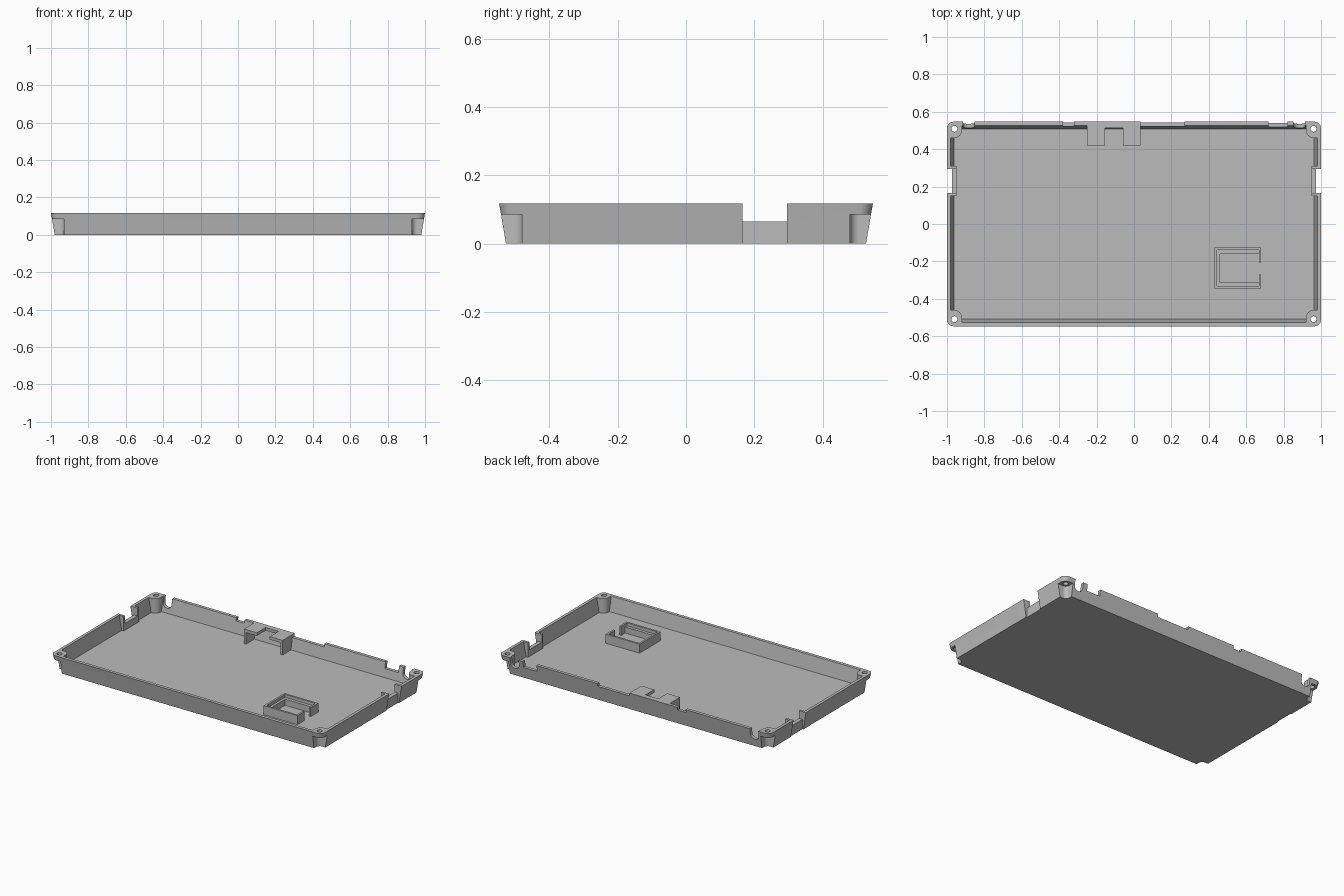
import bpy, bmesh, math
from mathutils import Matrix

cube = bpy.data.objects.get("Cube")
if cube:
    bpy.data.objects.remove(cube, do_unlink=True)

H = 0.117       # tray height
FLOOR = 0.02    # floor thickness

grey = bpy.data.materials.new("grey_plastic")
grey.use_nodes = True
grey.diffuse_color = (0.5, 0.5, 0.5, 1)
grey.node_tree.nodes["Principled BSDF"].inputs["Base Color"].default_value = (0.5, 0.5, 0.5, 1)


def outline(x0, x1, y0, y1, r):
    """Rounded rectangle, counter-clockwise."""
    if r == 0:
        return [(x0, y0), (x1, y0), (x1, y1), (x0, y1)]
    centres = [(x1 - r, y1 - r), (x0 + r, y1 - r), (x0 + r, y0 + r), (x1 - r, y0 + r)]
    steps = 8
    return [(cx + r * math.cos(a), cy + r * math.sin(a))
            for q, (cx, cy) in enumerate(centres)
            for a in [(q + i / steps) * math.pi / 2 for i in range(steps + 1)]]


def prism(name, x, y, z, r=0, flare=0, matrix=None):
    """Rounded block over the given ranges; flare widens its top."""
    low = outline(*x, *y, r)
    high = outline(x[0] - flare, x[1] + flare, y[0] - flare, y[1] + flare, r)
    bm = bmesh.new()
    a = [bm.verts.new((px, py, z[0])) for px, py in low]
    b = [bm.verts.new((px, py, z[1])) for px, py in high]
    bm.faces.new(a[::-1])
    bm.faces.new(b)
    for i in range(len(a)):
        j = (i + 1) % len(a)
        bm.faces.new((a[i], a[j], b[j], b[i]))
    if matrix:
        bm.transform(matrix)
    mesh = bpy.data.meshes.new(name)
    bm.to_mesh(mesh)
    bm.free()
    mesh.materials.append(grey)
    obj = bpy.data.objects.new(name, mesh)
    bpy.context.collection.objects.link(obj)
    return obj


def combine(obj, other, operation="DIFFERENCE"):
    """Apply a boolean and discard the helper."""
    mod = obj.modifiers.new("cut", "BOOLEAN")
    mod.operation, mod.solver, mod.object = operation, "EXACT", other
    bpy.context.view_layer.update()
    deps = bpy.context.evaluated_depsgraph_get()
    mesh = bpy.data.meshes.new_from_object(obj.evaluated_get(deps))
    obj.modifiers.clear()
    obj.data = mesh
    bpy.data.objects.remove(other, do_unlink=True)


def side(s, a, b):
    """Range mirrored to the side s."""
    return (a, b) if s > 0 else (-b, -a)


CORNERS = [(sx, sy) for sx in (-1, 1) for sy in (-1, 1)]

# Sloping tray body and the cavity that keeps bosses and port pockets
tray = prism("tray", (-0.98, 0.98), (-0.527, 0.527), (0, H), 0.035, 0.02)
cavity = prism("cavity", (-0.963, 0.963), (-0.508, 0.508), (FLOOR, H + 0.02), 0, 0.0215)
for sx, sy in CORNERS:
    combine(cavity, prism("boss", side(sx, 0.92, 1.1), side(sy, 0.46, 0.7), (-0.1, 0.3), 0.04))
for sx in (-1, 1):
    combine(cavity, prism("pocket", side(sx, 0.948, 1.1), (0.15, 0.31), (-0.1, 0.3)))
combine(tray, cavity)

# Screw holes and the recesses below the corner tabs
for sx, sy in CORNERS:
    combine(tray, prism("recess", side(sx, 0.93, 1.2), side(sy, 0.48, 0.7), (-0.1, 0.085), 0.028))
    combine(tray, prism("hole", side(sx, 0.944, 0.976), side(sy, 0.493, 0.525), (-0.1, 0.3), 0.0155))

# Openings in the short walls
for sx in (-1, 1):
    combine(tray, prism("inset", side(sx, 0.974, 1.2), (0.165, 0.295), (-0.1, 0.3)))
    combine(tray, prism("opening", side(sx, 0.9, 1.2), (0.165, 0.295), (0.065, 0.3)))

# Stepped and rounded notches in the back wall
for x0, x1, bottom in ((-0.38, -0.32, 0.097), (0.035, 0.27, 0.097), (0.72, 0.82, 0.075)):
    combine(tray, prism("step", (x0, x1), (0.48, 0.7), (bottom, 0.3)))
upright = Matrix.Rotation(math.pi / 2, 4, "X")
for sx in (-1, 1):
    combine(tray, prism("round_notch", side(sx, 0.853, 0.915), (0.05, 0.3), (-0.7, -0.48),
                        0.03, matrix=upright))

# Forked bracket on the back wall: top plate with two end walls
bracket = prism("back_bracket", (-0.25, 0.035), (0.42, 0.535), (H - 0.02, H))
combine(bracket, prism("slot", (-0.155, -0.06), (0.3, 0.512), (0, 0.3)))
for x0 in (-0.25, 0.02):
    combine(bracket, prism("end_wall", (x0, x0 + 0.015), (0.42, 0.522), (FLOOR - 0.002, H)), "UNION")

# Holder on the floor: thin rim, lower inner ledge, open on one side
rim = prism("holder_rim", (0.43, 0.68), (-0.345, -0.125), (FLOOR - 0.002, 0.08))
combine(rim, prism("inside", (0.443, 0.667), (-0.332, -0.138), (-0.1, 0.3)))
ledge = prism("holder_ledge", (0.442, 0.668), (-0.333, -0.137), (FLOOR - 0.002, 0.06))
combine(ledge, prism("well", (0.46, 0.7), (-0.312, -0.16), (-0.1, 0.3)))
combine(rim, prism("gap", (0.65, 0.8), (-0.27, -0.205), (-0.1, 0.3)))

# Smooth rounded corners, crisp edges
bpy.ops.object.select_all(action="DESELECT")
for obj in (tray, bracket, rim, ledge):
    obj.select_set(True)
bpy.context.view_layer.objects.active = tray
bpy.ops.object.shade_smooth_by_angle(angle=math.radians(30))
